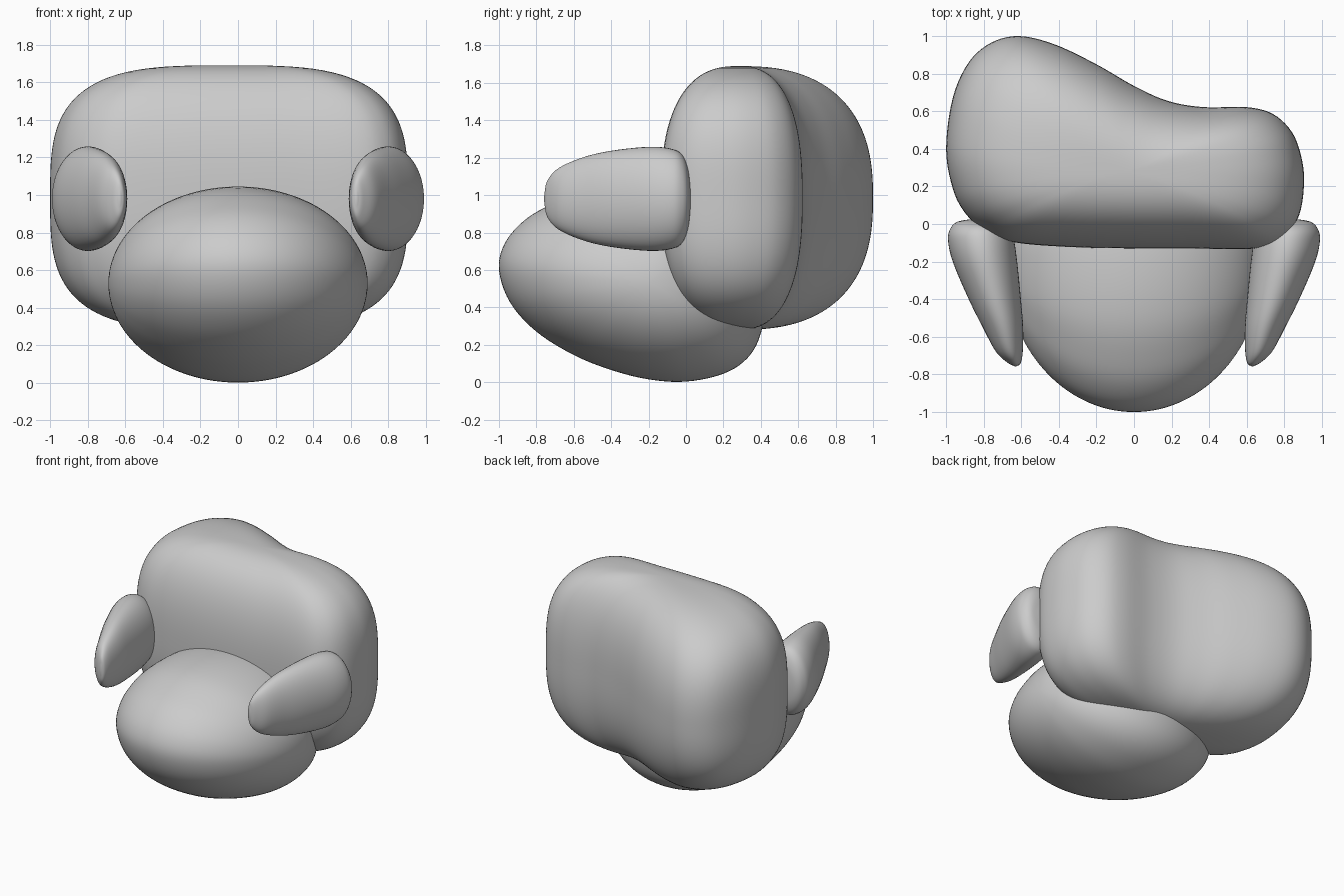
import bpy, bmesh, math
from mathutils import Vector

if "Cube" in bpy.data.objects:
    bpy.data.objects.remove(bpy.data.objects["Cube"])


def spline(pts, steps, closed):
    """Catmull-Rom curve through points of any dimension."""
    n, out = len(pts), []
    for i in range(n if closed else n - 1):
        q = [pts[k % n] if closed else pts[min(max(k, 0), n - 1)] for k in range(i - 1, i + 3)]
        for s in range(steps):
            t = s / steps
            out.append(tuple(0.5 * (2 * b + (c - a) * t + (2 * a - 5 * b + 4 * c - d) * t * t
                                    + (3 * b - a - 3 * c + d) * t ** 3) for a, b, c, d in zip(*q)))
    return out if closed else out + [tuple(pts[-1])]


def loft(name, rings, start, end):
    """Skin closed rings and close both ends to a pole."""
    bm = bmesh.new()
    rows = [[bm.verts.new(p) for p in r] for r in rings]
    n = len(rows[0])
    for a, b in zip(rows, rows[1:]):
        for i in range(n):
            bm.faces.new((a[i], a[(i + 1) % n], b[(i + 1) % n], b[i]))
    for row, pole in ((rows[0], start), (rows[-1], end)):
        v = bm.verts.new(pole)
        for i in range(n):
            bm.faces.new((row[i], row[(i + 1) % n], v))
    bmesh.ops.recalc_face_normals(bm, faces=bm.faces)
    for f in bm.faces:
        f.smooth = True
    me = bpy.data.meshes.new(name)
    bm.to_mesh(me)
    bm.free()
    ob = bpy.data.objects.new(name, me)
    bpy.context.collection.objects.link(ob)
    return ob


def shrink(u, n):
    return (1 - abs(u) ** n) ** (1 / n)


levels = [math.sin(math.radians(-88 + 176 * i / 64)) for i in range(65)]

# Backrest: lopsided plan outline, pulled in towards top and bottom
plan = spline([(-1, .4), (-.965, .67), (-.88, .86), (-.76, .965), (-.61, 1), (-.42, .955), (-.2, .85),
               (0, .735), (.18, .655), (.37, .622), (.6, .622), (.74, .585), (.84, .49), (.89, .36),
               (.905, .22), (.88, .05), (.8, -.07), (.65, -.13), (.3, -.13), (0, -.13), (-.35, -.122),
               (-.65, -.095), (-.8, -.03), (-.9, .06), (-.965, .19)], 5, True)
cx, cy, cz, h = -.05, .28, .985, .705
rings = [[(cx + (x - cx) * shrink(u, 3.3), cy + (y - cy) * shrink(u, 2.5), cz + h * u)
          for x, y in plan] for u in levels]
loft("backrest", rings, (cx, cy, cz - h), (cx, cy, cz + h))

# Seat: tilted egg, side outline pulled in towards left and right
side = spline([(-1, .6), (-.97, .74), (-.87, .86), (-.73, .945), (-.52, 1.02), (-.25, 1.045), (0, 1.02),
               (.22, .91), (.37, .7), (.425, .45), (.4, .26), (.33, .13), (.2, .045), (0, .003),
               (-.2, .015), (-.4, .065), (-.6, .145), (-.8, .27), (-.94, .425)], 5, True)
cy, cz, w = -.2, .53, .69
rings = [[(w * u, cy + (y - cy) * shrink(u, 2), cz + (z - cz) * shrink(u, 2))
          for y, z in side] for u in levels]
loft("seat", rings, (-w, cy, cz), (w, cy, cz))

# Armrests: elliptical sections (y, inner x, outer x, half height), mirrored
rows = spline([(-.755, .62, .64, .04), (-.74, .603, .67, .1), (-.68, .592, .735, .165), (-.55, .59, .805, .222),
               (-.4, .602, .88, .257), (-.2, .622, .965, .278), (-.08, .64, .99, .268),
               (-.02, .665, .975, .235), (.012, .71, .94, .16), (.024, .79, .88, .06)], 5, False)
rings = [[((a + b) / 2 + (b - a) / 2 * math.cos(t), y, .98 + r * math.sin(t))
          for t in (math.tau * k / 48 for k in range(48))] for y, a, b, r in rows]
arm = loft("armrests", rings, (.63, -.76, .98), (.83, .026, .98))
mirror = arm.modifiers.new("Mirror", 'MIRROR')
mirror.use_mirror_merge = False
